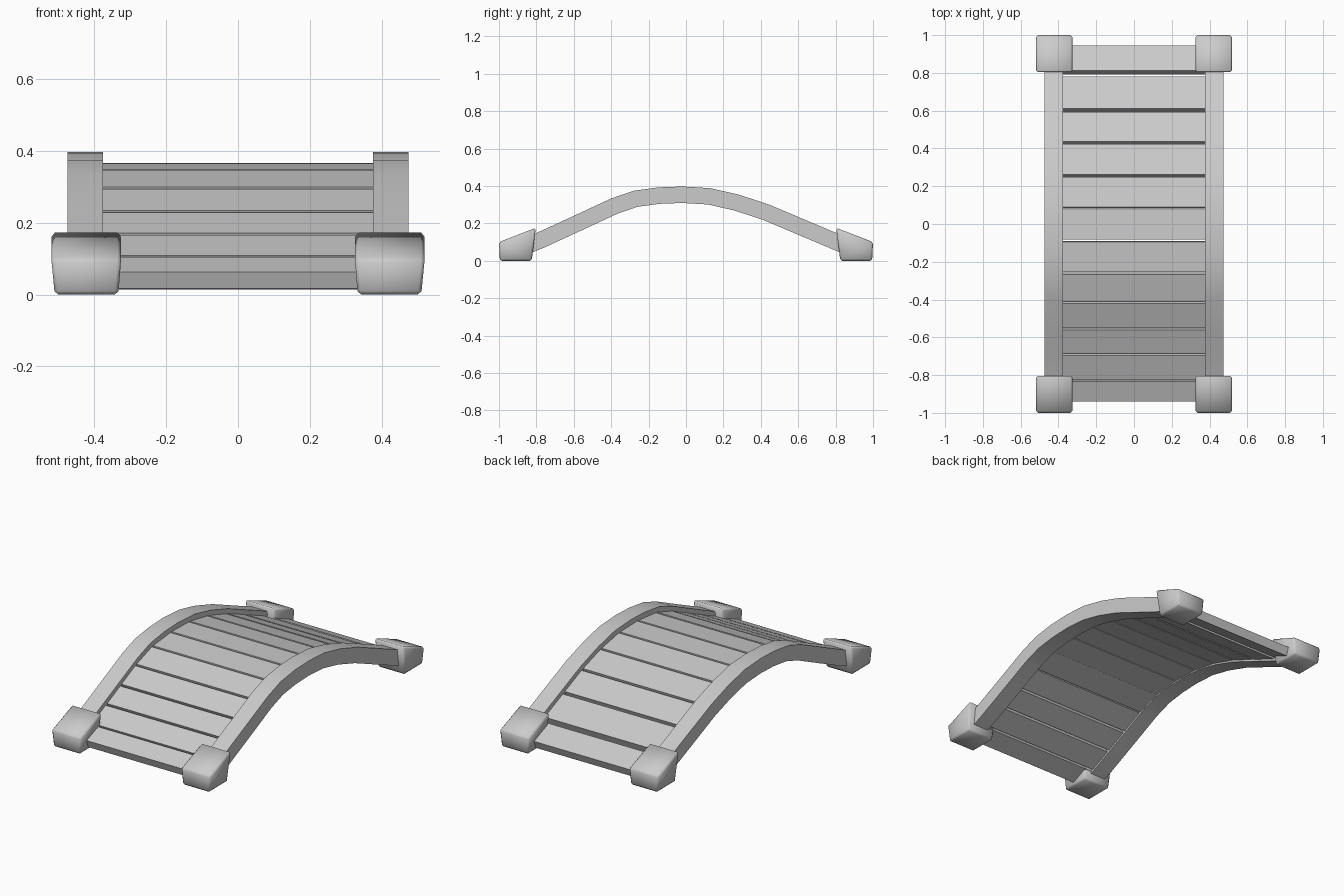
import bpy, bmesh
from mathutils import Vector

cube = bpy.data.objects.get("Cube")
if cube:
    bpy.data.objects.remove(cube, do_unlink=True)

grey = bpy.data.materials.new("light_grey")
grey.use_nodes = True
colour = (0.6, 0.6, 0.6, 1)
grey.diffuse_color = colour
grey.node_tree.nodes["Principled BSDF"].inputs["Base Color"].default_value = colour

# Upper edge of the arched rails, as (y, z)
ARCH = [(-0.9, 0.108), (-0.8, 0.148), (-0.6, 0.24), (-0.4, 0.333), (-0.28, 0.374),
        (-0.15, 0.392), (-0.02, 0.397), (0.13, 0.388), (0.28, 0.354),
        (0.44, 0.302), (0.62, 0.226), (0.8, 0.15), (0.9, 0.108)]


def arch_z(y):
    """Height of the arch at y, continued straight past its ends."""
    for (y0, z0), (y1, z1) in zip(ARCH, ARCH[1:]):
        if y <= y1:
            break
    return z0 + (z1 - z0) * (y - y0) / (y1 - y0)


def build(name, bm):
    bmesh.ops.recalc_face_normals(bm, faces=bm.faces)
    mesh = bpy.data.meshes.new(name)
    bm.to_mesh(mesh)
    bm.free()
    mesh.materials.append(grey)
    ob = bpy.data.objects.new(name, mesh)
    bpy.context.collection.objects.link(ob)
    return ob


def ribbon(name, top, thickness, x0, x1):
    """Sweep a rectangular section along a path in the y-z plane."""
    bm = bmesh.new()
    path = [Vector(p) for p in top]
    rings = []
    for i, p in enumerate(path):
        t = (path[min(i + 1, len(path) - 1)] - path[max(i - 1, 0)]).normalized()
        q = p + Vector((t.y, -t.x)) * thickness
        rings.append([bm.verts.new((x, *v)) for x, v in
                      ((x0, p), (x1, p), (x1, q), (x0, q))])
    for a, b in zip(rings, rings[1:]):
        for i in range(4):
            j = (i + 1) % 4
            bm.faces.new((a[i], a[j], b[j], b[i]))
    bm.faces.new(rings[0])
    bm.faces.new(rings[-1])
    return build(name, bm)


# Arched side rails, smooth along their length
for side, s in (("left", 1), ("right", -1)):
    rail = ribbon(side + "_rail", ARCH, 0.088, s * 0.375, s * 0.475)
    bpy.ops.object.select_all(action="DESELECT")
    rail.select_set(True)
    bpy.context.view_layer.objects.active = rail
    bpy.ops.object.shade_smooth_by_angle(angle=0.6)

# Deck planks, tilted to follow the arch
PLANKS = [(-0.94, -0.835), (-0.825, -0.697), (-0.685, -0.562), (-0.55, -0.421),
          (-0.41, -0.267), (-0.255, -0.094), (-0.082, 0.078), (0.09, 0.25),
          (0.262, 0.424), (0.438, 0.594), (0.612, 0.782), (0.812, 0.945)]
for n, (y0, y1) in enumerate(PLANKS):
    top = [(y, arch_z(y) - 0.029) for y in (y0, y1)]
    ribbon(f"plank_{n + 1}", top, 0.05, -0.376, 0.376)

# Wedge-shaped, softened corner blocks
for end, e in (("front", -1), ("back", 1)):
    for side, s in (("left", 1), ("right", -1)):
        bm = bmesh.new()
        lower = [(0.333, 0.825, 0), (0.51, 0.825, 0), (0.51, 0.995, 0), (0.333, 0.995, 0)]
        upper = [(0.325, 0.803, 0.176), (0.52, 0.803, 0.176),
                 (0.52, 1.0, 0.1), (0.325, 1.0, 0.1)]
        a, b = [[bm.verts.new((s * x, e * y, z)) for x, y, z in ring]
                for ring in (lower, upper)]
        bm.faces.new(a)
        bm.faces.new(b)
        for i in range(4):
            j = (i + 1) % 4
            bm.faces.new((a[i], a[j], b[j], b[i]))
        block = build(f"{end}_{side}_block", bm)
        block.data.shade_smooth()
        bevel = block.modifiers.new("soft_edges", "BEVEL")
        bevel.width = 0.01
        bevel.segments = 1
